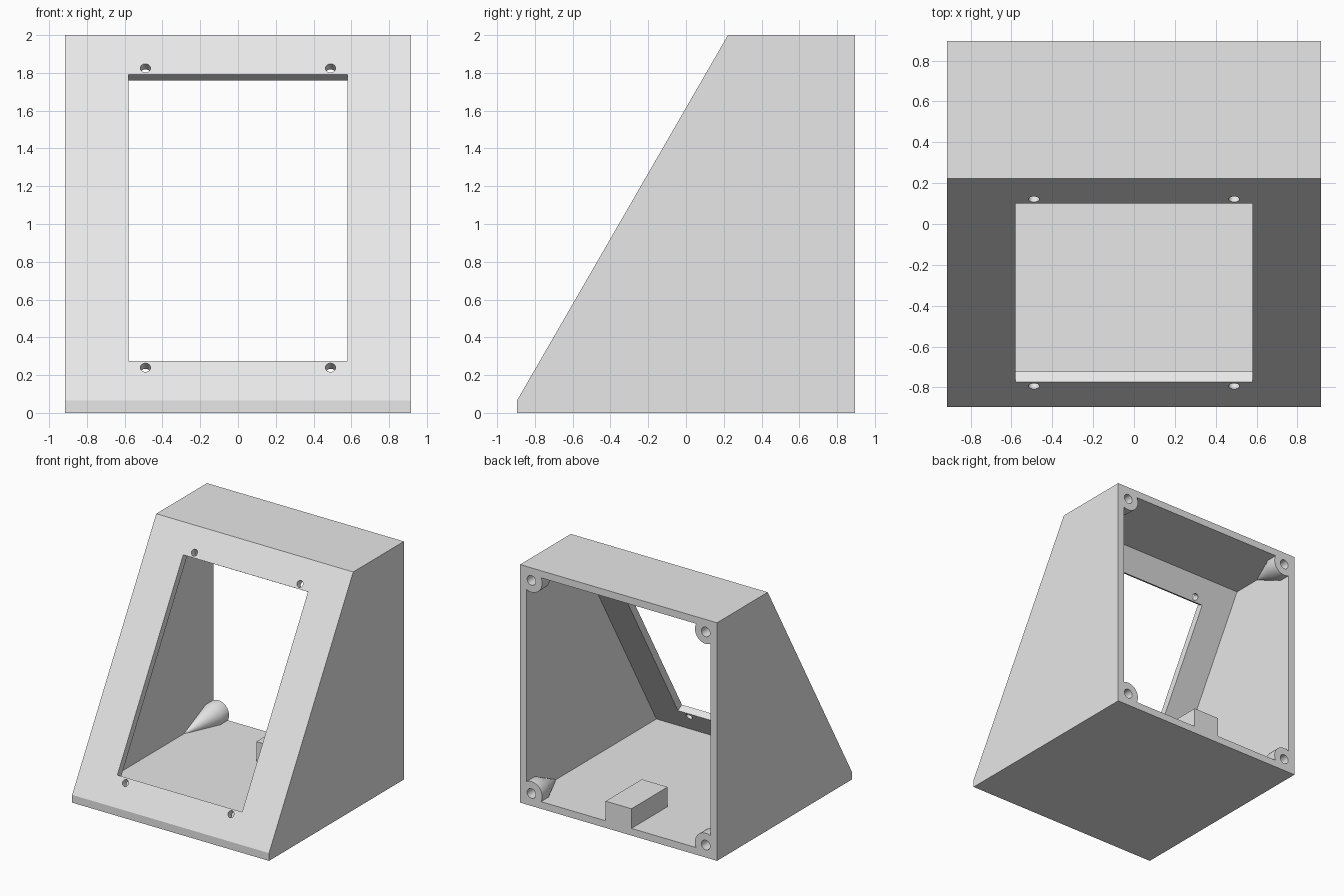
import bpy, bmesh, math
from mathutils import Matrix, Vector

cube = bpy.data.objects.get("Cube")
if cube:
    bpy.data.objects.remove(cube, do_unlink=True)

# Main dimensions
HALF_W, BACK, HEIGHT, WALL = 0.915, 0.895, 2.0, 0.06
LIP = 0.065                      # height of the short upright front edge
TILT = math.radians(60)
OVER = 0.2                       # extra length, trimmed flush at the back

grey = bpy.data.materials.new("light_grey_plastic")
grey.use_nodes = True
grey.diffuse_color = (0.8, 0.8, 0.8, 1)
grey.node_tree.nodes["Principled BSDF"].inputs["Base Color"].default_value = (0.8, 0.8, 0.8, 1)


def make(name, bm):
    bmesh.ops.recalc_face_normals(bm, faces=bm.faces)
    mesh = bpy.data.meshes.new(name)
    bm.to_mesh(mesh)
    bm.free()
    mesh.materials.append(grey)
    ob = bpy.data.objects.new(name, mesh)
    bpy.context.collection.objects.link(ob)
    return ob


def prism(name, profile, half_w):
    """Side profile (y, z) extruded across x."""
    bm = bmesh.new()
    face = bm.faces.new([bm.verts.new((-half_w, y, z)) for y, z in profile])
    ext = bmesh.ops.extrude_face_region(bm, geom=[face])["geom"]
    verts = [v for v in ext if isinstance(v, bmesh.types.BMVert)]
    bmesh.ops.translate(bm, verts=verts, vec=(2 * half_w, 0, 0))
    return make(name, bm)


def box(name, size, matrix):
    bm = bmesh.new()
    bmesh.ops.create_cube(bm, size=1, matrix=matrix @ Matrix.Diagonal((*size, 1)))
    return make(name, bm)


def cylinder(name, radius, depth, matrix):
    bm = bmesh.new()
    bmesh.ops.create_cone(bm, cap_ends=True, segments=32, radius1=radius,
                          radius2=radius, depth=depth, matrix=matrix)
    return make(name, bm)


def boss(name, sx, top):
    """Round screw post whose front end tapers into the wall corner."""
    def place(x, y, z):
        return (sx * x, y, HEIGHT - z if top else z)
    bm = bmesh.new()
    n = 40
    rings = []
    for y in (BACK + OVER / 2, BACK - 0.1):
        rings.append([bm.verts.new(place(0.81 + 0.1 * math.cos(a), y, 0.105 + 0.1 * math.sin(a)))
                      for a in (2 * math.pi * i / n for i in range(n))])
    tip = bm.verts.new(place(0.86, BACK - 0.4, 0.055))
    bm.faces.new(rings[0])
    for i in range(n):
        j = (i + 1) % n
        bm.faces.new((rings[0][i], rings[0][j], rings[1][j], rings[1][i]))
        bm.faces.new((rings[1][i], rings[1][j], tip))
    return make(name, bm)


def combine(target, tool, operation):
    mod = target.modifiers.new("shape", 'BOOLEAN')
    mod.operation, mod.solver, mod.object = operation, 'EXACT', tool
    bpy.context.view_layer.objects.active = target
    bpy.ops.object.modifier_apply(modifier=mod.name)
    bpy.data.objects.remove(tool, do_unlink=True)


def slope_y(z):
    return -BACK + (z - LIP) / math.tan(TILT)


# Wedge-shaped housing, hollowed from the open back
end = BACK + OVER
housing = prism("sloped_housing", [(-BACK, 0), (end, 0), (end, HEIGHT),
                                   (slope_y(HEIGHT), HEIGHT), (-BACK, LIP)], HALF_W)
inset = WALL / math.sin(TILT)
low, high = WALL, HEIGHT - WALL
combine(housing, prism("cavity", [(slope_y(low) + inset, low), (end + OVER, low),
                                  (end + OVER, high), (slope_y(high) + inset, high)],
                       HALF_W - WALL), 'DIFFERENCE')

# Screw posts in the back corners
corners = [(sx, top) for sx in (-1, 1) for top in (False, True)]
for sx, top in corners:
    combine(housing, boss("screw_post", sx, top), 'UNION')

# Rectangular block on the floor
combine(housing, box("floor_block", (0.24, 0.58, 0.2),
                     Matrix.Translation((0, BACK - 0.19, 0.125))), 'UNION')

# Trim everything flush at the back
combine(housing, box("back_trim", (3, 1, 3),
                     Matrix.Translation((0, BACK + 0.5, 1))), 'DIFFERENCE')

# Blind holes in the screw posts
for sx, top in corners:
    spot = Vector((sx * 0.81, BACK, HEIGHT - 0.105 if top else 0.105))
    combine(housing, cylinder("post_hole", 0.04, 0.36, Matrix.Translation(spot)
                              @ Matrix.Rotation(math.pi / 2, 4, 'X')), 'DIFFERENCE')

# Window and its four mounting holes, square to the sloped panel
mid_z = (LIP + HEIGHT) / 2
panel = Matrix.Translation((0, slope_y(mid_z), mid_z)) @ Matrix.Rotation(TILT, 4, 'X')
combine(housing, box("window", (1.16, 1.75, 0.2), panel), 'DIFFERENCE')
for sx in (-1, 1):
    for sy in (-1, 1):
        combine(housing, cylinder("panel_hole", 0.027, 0.2, panel
                                  @ Matrix.Translation((sx * 0.49, sy * 0.915, 0))), 'DIFFERENCE')

# Smooth the round parts, keep edges crisp
bpy.ops.object.select_all(action='DESELECT')
housing.select_set(True)
bpy.context.view_layer.objects.active = housing
bpy.ops.object.shade_smooth_by_angle(angle=math.radians(30))
